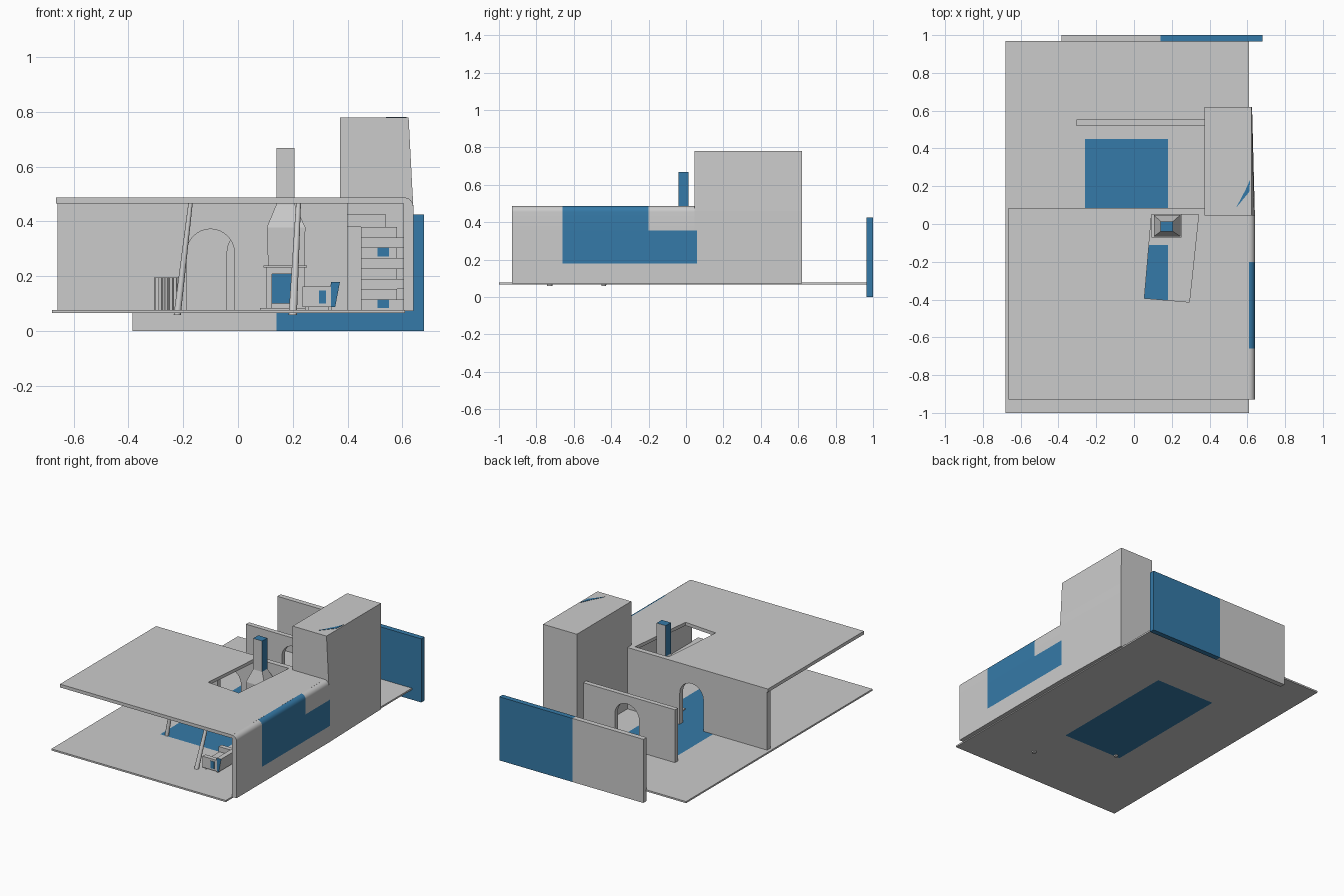
import bpy, bmesh, math
from mathutils import Vector

if "Cube" in bpy.data.objects:
    bpy.data.objects.remove(bpy.data.objects["Cube"])

def material(name, rgb):
    m = bpy.data.materials.new(name)
    m.diffuse_color = (*rgb, 1)
    m.use_nodes = True
    m.node_tree.nodes["Principled BSDF"].inputs["Base Color"].default_value = m.diffuse_color
    return m

GREY = material("pale grey", (0.6, 0.6, 0.6))
BLUE = material("blue", (0.036, 0.195, 0.392))

def finish(name, bm, mat=GREY, cuts=(), rule=None):
    """Make an object; cut along (axis, value) planes and paint faces blue by rule."""
    bmesh.ops.recalc_face_normals(bm, faces=bm.faces[:])
    for axis, v in cuts:
        n = Vector((0, 0, 0)); n[axis] = 1
        bmesh.ops.bisect_plane(bm, geom=bm.verts[:] + bm.edges[:] + bm.faces[:],
                               plane_co=n * v, plane_no=n)
    bm.normal_update()
    if rule:
        for f in bm.faces:
            f.material_index = int(rule(f.calc_center_median(), f.normal))
    me = bpy.data.meshes.new(name)
    bm.to_mesh(me)
    bm.free()
    me.materials.append(mat)
    if rule:
        me.materials.append(BLUE)
    ob = bpy.data.objects.new(name, me)
    bpy.context.collection.objects.link(ob)
    return ob

def loft(name, rings, **kw):
    """Join equal-length rings of points and cap both ends."""
    bm = bmesh.new()
    vs = [[bm.verts.new(p) for p in r] for r in rings]
    n = len(rings[0])
    for a, b in zip(vs, vs[1:]):
        for i in range(n):
            j = (i + 1) % n
            bm.faces.new((a[i], a[j], b[j], b[i]))
    bm.faces.new(vs[0])
    bm.faces.new(vs[-1])
    return finish(name, bm, **kw)

def rect(x0, x1, y0, y1, z):
    return [(x0, y0, z), (x1, y0, z), (x1, y1, z), (x0, y1, z)]

def box(name, x0, x1, y0, y1, z0, z1, **kw):
    return loft(name, [rect(x0, x1, y0, y1, z0), rect(x0, x1, y0, y1, z1)], **kw)

def profile_y(name, pts, y0, y1, **kw):
    return loft(name, [[(x, y, z) for x, z in pts] for y in (y0, y1)], **kw)

def arch_wall(name, x0, x1, z1, y0, y1, ax0, ax1, top):
    r, c = (ax1 - ax0) / 2, (ax0 + ax1) / 2
    arc = [(c - r * math.cos(math.pi * i / 16), top - r + r * math.sin(math.pi * i / 16))
           for i in range(17)]
    pts = [(x0, FZ), (ax0, FZ)] + arc + [(ax1, FZ), (x1, FZ), (x1, z1), (x0, z1)]
    return profile_y(name, pts, y0, y1)

def pole(name, a, b, r0, r1):
    ring = lambda p, r: [(p[0] + r * math.cos(t * math.pi / 6),
                          p[1] + r * math.sin(t * math.pi / 6), p[2]) for t in range(12)]
    ob = loft(name, [ring(a, r0), ring(b, r1)])
    for p in ob.data.polygons:
        p.use_smooth = len(p.vertices) == 4

FZ = 0.077  # floor top

# floor with blue centre
box("floor", -0.68, 0.61, -1, 0.97, 0.066, FZ,
    cuts=[(0, -0.26), (0, 0.18), (1, -0.45), (1, 0.45)],
    rule=lambda c, n: -0.26 < c.x < 0.18 and -0.45 < c.y < 0.45)

# free-standing rear wall, half blue
box("rear_wall", -0.385, 0.68, 0.965, 1.0, 0, 0.425,
    cuts=[(0, 0.14)], rule=lambda c, n: c.x > 0.14)

# roof with skylight opening
bm = bmesh.new()
outer = rect(-0.665, 0.61, -0.93, 0.085, 0)
hole = [(0.055, -0.393), (0.293, -0.413), (0.342, 0.05), (0.093, 0.05)]
ring = [[bm.verts.new((p[0], p[1], z)) for p in pts]
        for z in (0.465, 0.487) for pts in (outer, hole)]
lo_o, lo_i, hi_o, hi_i = ring
for a, b in ((lo_o, lo_i), (hi_o, hi_i), (lo_o, hi_o), (lo_i, hi_i)):
    for i in range(4):
        j = (i + 1) % 4
        bm.faces.new((a[i], a[j], b[j], b[i]))
finish("roof", bm)

# right wall with rounded top and blue outer panel
R = 0.032
curve = [(0.608 + R * math.cos(t * math.pi / 12), 0.455 + R * math.sin(t * math.pi / 12))
         for t in range(7)]

def panel(c, n):
    if n.x < 0.1 or c.z < 0.18:
        return False
    return -0.66 < c.y < -0.2 or (-0.2 < c.y < 0.06 and c.z < 0.355)

PANEL_CUTS = [(1, -0.66), (1, -0.2), (1, 0.06), (2, 0.18), (2, 0.355)]
w = profile_y("right_wall", [(0.605, FZ - 0.004), (0.64, FZ - 0.004)] + curve + [(0.605, 0.465)],
              -0.93, 0.045, cuts=PANEL_CUTS, rule=panel)
for p in w.data.polygons:
    p.use_smooth = p.normal.x > 0.1 and abs(p.normal.y) < 0.1

# main back wall and second wall, both with arched doorways
arch_wall("back_wall", -0.66, 0.4, 0.465, 0.05, 0.085, -0.188, -0.013, 0.372)
arch_wall("second_wall", -0.305, 0.375, 0.43, 0.52, 0.552, -0.04, 0.14, 0.375)

# stair tower, hollow, with leaning outer side
side = [(0.605, FZ - 0.004), (0.64, FZ - 0.004), (0.64, 0.46), (0.636, 0.53), (0.623, 0.78),
        (0.59, 0.78), (0.605, 0.47)]
back = [(min(x, 0.625), z) for x, z in side]
loft("tower_side", [[(x, 0.045, z) for x, z in side], [(x, 0.62, z) for x, z in back]],
     cuts=[(1, 0.06), (2, 0.18), (2, 0.355)], rule=panel)
box("tower_left_wall", 0.373, 0.4, 0.045, 0.62, FZ, 0.78)
box("tower_back_wall", 0.4, 0.61, 0.59, 0.62, FZ, 0.78)
box("tower_front_wall", 0.4, 0.607, 0.045, 0.075, 0.465, 0.78)
box("tower_roof", 0.4, 0.6, 0.07, 0.6, 0.755, 0.78)
loft("tower_roof_mark", [[(0.54, 0.085, z), (0.61, 0.17, z), (0.615, 0.235, z), (0.59, 0.18, z)]
                         for z in (0.779, 0.782)], mat=BLUE)

# staircase
STEPS, RISE, RUN = 8, 0.0378, 0.06
for i in range(STEPS):
    y = 0.1 + i * RUN
    box(f"stair_step_{i + 1}", 0.45, 0.58 if i % 2 else 0.604, y, 0.59, FZ + i * RISE, FZ + (i + 1) * RISE)
for i in (0, 5):
    y = 0.1 + i * RUN
    box(f"stair_panel_{i + 1}", 0.51, 0.552, y - 0.004, y, FZ + i * RISE + 0.006, FZ + (i + 1) * RISE, mat=BLUE)
box("stair_landing", 0.4, 0.54, 0.55, 0.59, 0.38, 0.426)

# slanted poles passing through the floor
pole("front_pole", (0.2, -0.73, 0.058), (0.221, -0.59, 0.47), 0.015, 0.009)
pole("rear_pole", (-0.222, -0.44, 0.058), (-0.173, -0.40, 0.47), 0.013, 0.008)

# fireplace: hearth, jambs, lintel, back and mantel
box("hearth", 0.08, 0.25, -0.11, 0.05, FZ, 0.084)
box("fireplace_left_jamb", 0.102, 0.125, -0.065, 0.05, 0.084, 0.232)
box("fireplace_right_jamb", 0.205, 0.245, -0.065, 0.05, 0.084, 0.232)
box("fireplace_lintel", 0.125, 0.205, -0.065, 0.05, 0.208, 0.232)
box("fireplace_back", 0.125, 0.205, 0.03, 0.05, 0.084, 0.208)
box("fireplace_back_panel", 0.125, 0.205, 0.024, 0.03, 0.1, 0.208, mat=BLUE)
box("mantel", 0.093, 0.252, -0.072, 0.05, 0.232, 0.239)

# hood and chimney, blue on the sides and top
loft("hood", [rect(0.11, 0.242, -0.062, 0.045, 0.239), rect(0.105, 0.246, -0.066, 0.048, 0.378),
              rect(0.14, 0.207, -0.04, 0.014, 0.462)])
box("chimney", 0.14, 0.207, -0.04, 0.014, 0.462, 0.668,
    rule=lambda c, n: c.z > 0.48 and abs(n.y) < 0.5)

# fluted stool
N = 96
flute = [((0.044 + 0.004 * math.cos(16 * a)) * math.cos(a) - 0.258,
          (0.044 + 0.004 * math.cos(16 * a)) * math.sin(a) - 0.1)
         for a in (2 * math.pi * i / N for i in range(N))]
loft("fluted_stool", [[(x, y, z) for x, y in flute] for z in (FZ, 0.195)])

# armchair facing left
for i, y in enumerate((-0.71, -0.54)):
    box(f"armchair_arm_{i + 1}", 0.235, 0.34, y, y + 0.03, 0.088, 0.162)
box("armchair_seat", 0.24, 0.34, -0.68, -0.54, 0.095, 0.128)
loft("armchair_back", [rect(0.325, 0.355, -0.71, -0.51, 0.088),
                       rect(0.34, 0.372, -0.71, -0.51, 0.178)],
     rule=lambda c, n: n.y < -0.5)
box("armchair_arm_panel", 0.295, 0.322, -0.713, -0.71, 0.1, 0.148, mat=BLUE)
for i, (x, y) in enumerate([(x, y) for x in (0.245, 0.33) for y in (-0.70, -0.53)]):
    box(f"armchair_foot_{i + 1}", x, x + 0.012, y, y + 0.012, FZ, 0.088)
